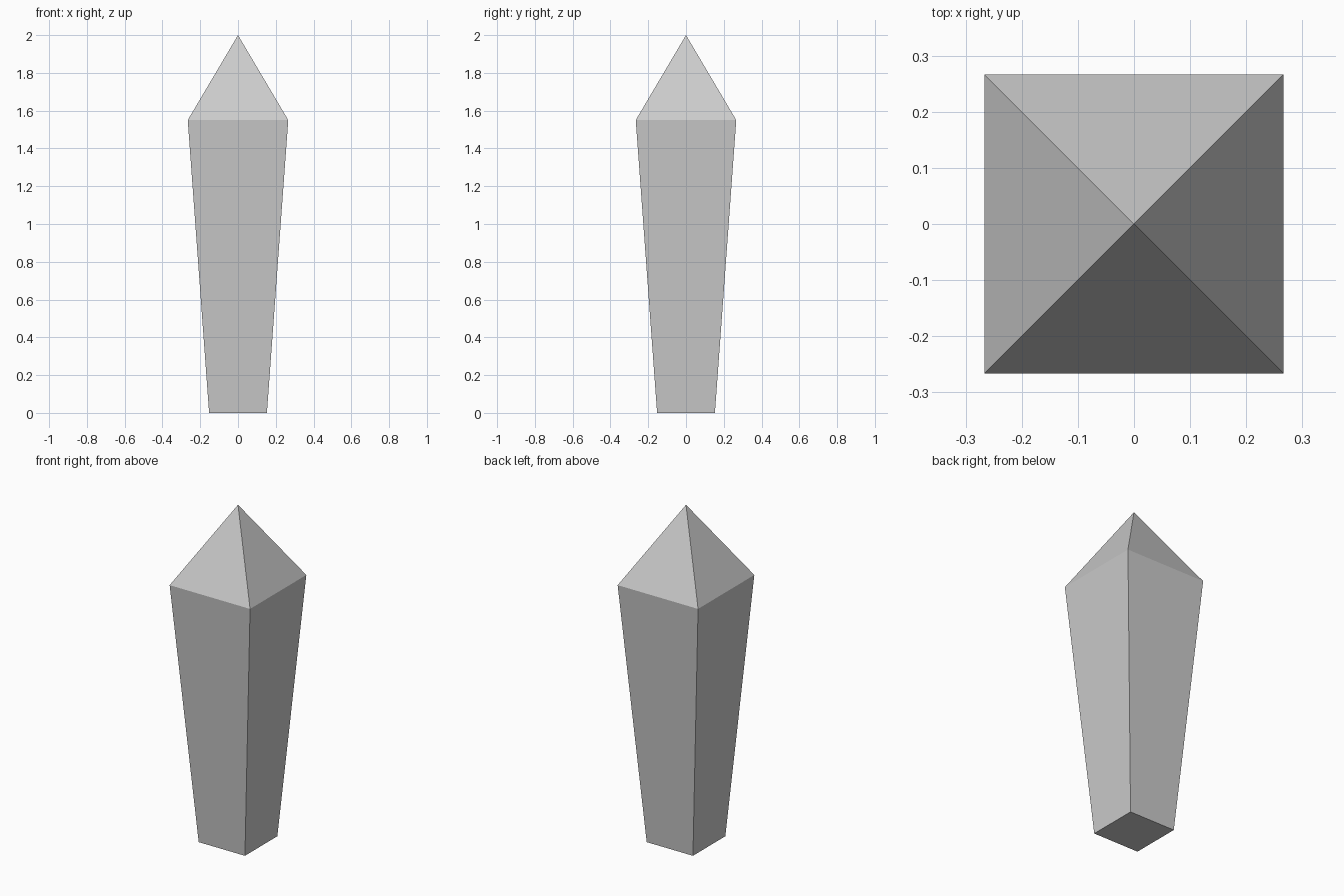
import bpy
import bmesh

if "Cube" in bpy.data.objects:
    bpy.data.objects.remove(bpy.data.objects["Cube"])

BASE_HALF, SHOULDER_HALF = 0.153, 0.266
SHOULDER_Z, TIP_Z = 1.55, 2.0


def square_ring(bm, half, z):
    corners = ((-1, -1), (1, -1), (1, 1), (-1, 1))
    return [bm.verts.new((x * half, y * half, z)) for x, y in corners]


bm = bmesh.new()
base = square_ring(bm, BASE_HALF, 0)
shoulder = square_ring(bm, SHOULDER_HALF, SHOULDER_Z)
tip = bm.verts.new((0, 0, TIP_Z))

# Flat underside
bm.faces.new(base[::-1])

# Flaring shaft sides and pyramid point
for i in range(4):
    j = (i + 1) % 4
    bm.faces.new((base[i], base[j], shoulder[j], shoulder[i]))
    bm.faces.new((shoulder[i], shoulder[j], tip))

mesh = bpy.data.meshes.new("pointed_crystal")
bm.to_mesh(mesh)
bm.free()
crystal = bpy.data.objects.new("pointed_crystal", mesh)
bpy.context.collection.objects.link(crystal)
